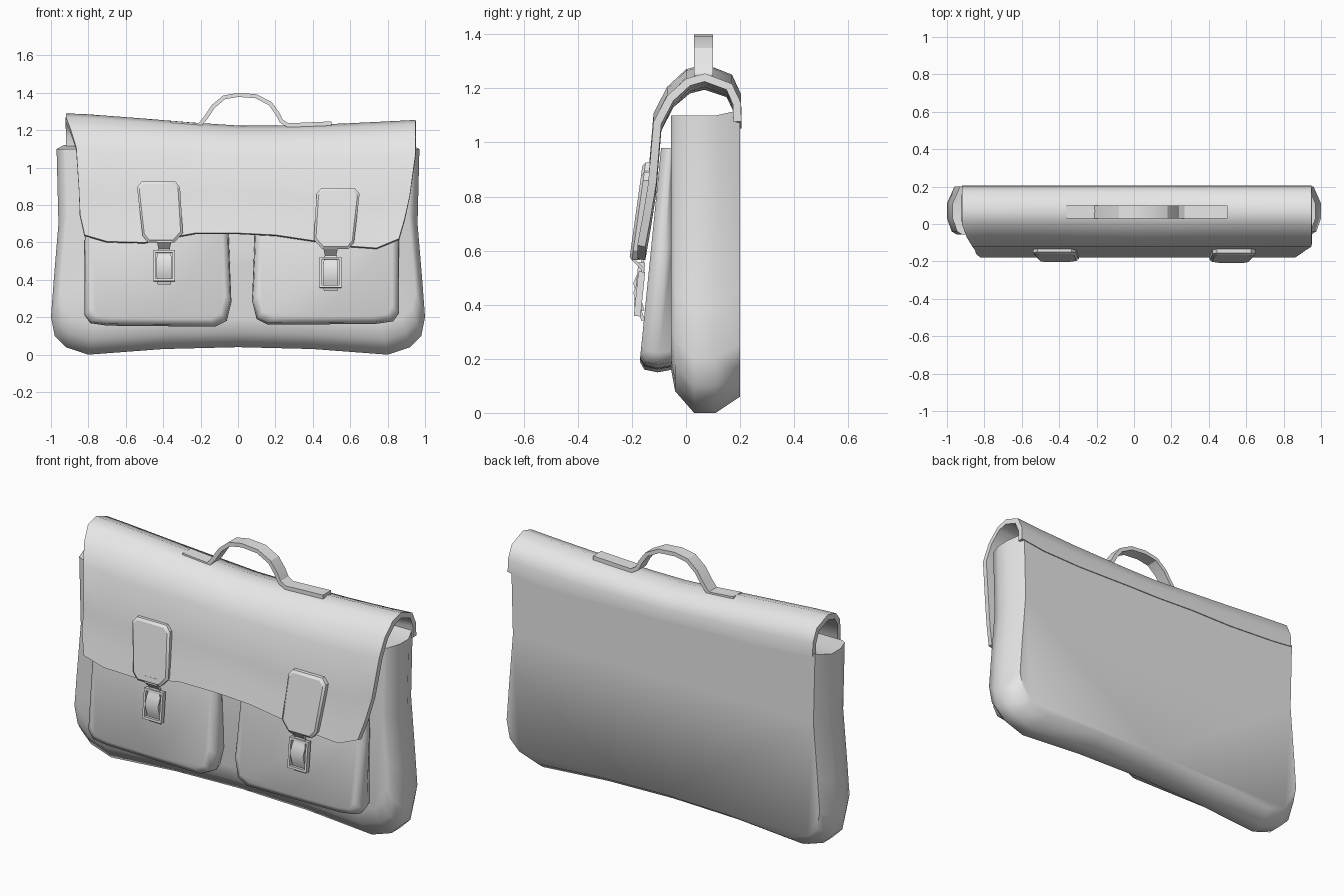
import bpy
import bmesh
from math import radians
from mathutils import Matrix, Vector

old = bpy.data.objects.get("Cube")
if old:
    bpy.data.objects.remove(old, do_unlink=True)

# Single flat colour
grey = bpy.data.materials.new("plain_grey")
grey.use_nodes = True
tone = (0.8, 0.8, 0.8, 1)
grey.diffuse_color = tone
grey.node_tree.nodes["Principled BSDF"].inputs["Base Color"].default_value = tone


def finish(name, bm, angle=45, thickness=0):
    mesh = bpy.data.meshes.new(name)
    bm.to_mesh(mesh)
    bm.free()
    obj = bpy.data.objects.new(name, mesh)
    bpy.context.collection.objects.link(obj)
    mesh.materials.append(grey)
    bpy.ops.object.select_all(action='DESELECT')
    obj.select_set(True)
    bpy.context.view_layer.objects.active = obj
    if thickness:
        mod = obj.modifiers.new("thickness", 'SOLIDIFY')
        mod.thickness = thickness
        mod.offset = -1
        bpy.ops.object.modifier_apply(modifier=mod.name)
    bpy.ops.object.shade_smooth_by_angle(angle=radians(angle))
    return obj


def loft(name, rings, angle=45):
    """Skin a series of closed rings and cap both ends."""
    bm = bmesh.new()
    loops = [[bm.verts.new(p) for p in ring] for ring in rings]
    n = len(loops[0])
    for a, b in zip(loops, loops[1:]):
        for i in range(n):
            j = (i + 1) % n
            bm.faces.new((a[i], a[j], b[j], b[i]))
    bm.faces.new(loops[0])
    bm.faces.new(loops[-1])
    bmesh.ops.recalc_face_normals(bm, faces=bm.faces)
    return finish(name, bm, angle)


def sheet(name, rows, thickness, angle=45):
    """Skin open rows into a sheet and give it thickness."""
    bm = bmesh.new()
    grid = [[bm.verts.new(p) for p in row] for row in rows]
    for a, b in zip(grid, grid[1:]):
        for i in range(len(a) - 1):
            bm.faces.new((a[i], b[i], b[i + 1], a[i + 1]))
    return finish(name, bm, angle, thickness)


def ring(outline, depth, dx=0, dz=0, lift=0, keep_top=True):
    """Outline in x and z, shrunk by dx and dz, placed at depth(z)."""
    xs, zs = [p[0] for p in outline], [p[1] for p in outline]
    cx, hx = (max(xs) + min(xs)) / 2, (max(xs) - min(xs)) / 2
    high, tall = max(zs), max(zs) - min(zs)
    anchor = high if keep_top else high - tall / 2
    reach = tall if keep_top else tall / 2
    pts = []
    for x, z in outline:
        nx = cx + (x - cx) * (1 - dx / hx)
        nz = anchor + (z - anchor) * (1 - dz / reach)
        nz += lift * (z - min(zs)) / tall
        pts.append(Vector((nx, depth(nz), nz)))
    return pts


# Main body
half = [(0.97, 1.1), (0.96, 0.7), (0.985, 0.4), (1, 0.2), (0.98, 0.1),
        (0.92, 0.04), (0.8, 0), (0.4, 0.03)]
outline = half + [(0, 0.04)] + [(-x, z) for x, z in reversed(half)]
body_steps = [(-0.055, 0.05, 0.16, 0), (-0.04, 0.025, 0.08, 0), (0.03, 0, 0, 0),
              (0.11, 0, 0, 0), (0.2, 0.04, 0.06, 0.02)]
loft("bag_body", [ring(outline, lambda z, y=y: y, dx, dz, lift)
                  for y, dx, dz, lift in body_steps], 60)

# Flap: columns give top x, bottom x, top z, bottom z
columns = [(-0.92, -0.82, 1.29, 0.64), (-0.8, -0.7, 1.285, 0.605),
           (-0.5, -0.5, 1.262, 0.6), (-0.23, -0.23, 1.24, 0.65),
           (0, 0, 1.225, 0.65), (0.2, 0.2, 1.225, 0.64),
           (0.55, 0.6, 1.235, 0.58), (0.8, 0.74, 1.247, 0.57),
           (0.95, 0.86, 1.255, 0.62)]
# Rows give depth, height fraction, left and right edge blend
profile = [(0.205, 0.72, 0, 0), (0.203, 0.83, 0, 0), (0.17, 0.94, 0, 0),
           (0.07, 1, 0, 0), (0, 0.97, 0, 0), (-0.07, 0.87, 0.25, 0),
           (-0.12, 0.72, 0.55, 0), (-0.14, 0.36, 0.7, 0.35),
           (-0.16, 0.17, 0.75, 0.65), (-0.18, 0, 1, 1)]
sheet("flap", [[(xt + (xb - xt) * (a if xt < 0 else b), y, zb + t * (zt - zb))
                for xt, xb, zt, zb in columns] for y, t, a, b in profile], 0.03, 50)

# Carrying handle
arch = [(-0.36, 1.25), (-0.21, 1.237), (-0.18, 1.275), (-0.14, 1.335), (-0.08, 1.385),
        (0, 1.4), (0.1, 1.392), (0.18, 1.35), (0.22, 1.295), (0.24, 1.255),
        (0.27, 1.237), (0.5, 1.247)]
sheet("handle", [[(x, 0.03, z), (x, 0.1, z)] for x, z in arch], 0.022, 25)

# Parts that come in pairs, drawn for one side and mirrored to the other
pocket = [(-0.8, 0.97), (-0.82, 0.6), (-0.82, 0.21), (-0.79, 0.168), (-0.7, 0.155),
          (-0.4, 0.152), (-0.12, 0.15), (-0.06, 0.18), (-0.035, 0.28), (-0.05, 0.64),
          (-0.06, 0.97)]
pad = [(-0.54, 0.895), (-0.515, 0.925), (-0.335, 0.925), (-0.31, 0.895),
       (-0.295, 0.65), (-0.34, 0.6), (-0.48, 0.6), (-0.51, 0.635)]
strap = [(0.64, 0.042, -0.2), (0.6, 0.038, -0.2), (0.565, 0.03, -0.165),
         (0.52, 0.04, -0.178), (0.48, 0.04, -0.195), (0.42, 0.04, -0.178),
         (0.375, 0.036, -0.165)]


def pocket_front(z):
    return -0.165 + 0.1 * (z - 0.25)


def flap_front(z):
    return -0.175 + 0.14 * (z - 0.6)


for side, flip in (("right", False), ("left", True)):
    # Pocket
    shape = [(0.04 - x, z + 0.01) for x, z in pocket] if flip else pocket
    loft(side + "_pocket", [ring(shape, lambda z: -0.05, 0.015, 0.01),
                            ring(shape, lambda z: pocket_front(z) * 0.6),
                            ring(shape, lambda z: pocket_front(z) + 0.02, 0.006, 0.01),
                            ring(shape, pocket_front, 0.035, 0.04)], 60)
    # Closure pad on the flap
    drop = -0.035 if flip else 0
    shape = [(0.11 - x, z + drop) for x, z in pad] if flip else pad
    loft(side + "_closure_pad",
         [ring(shape, lambda z: flap_front(z) + 0.01),
          ring(shape, lambda z: flap_front(z) - 0.02, keep_top=False),
          ring(shape, lambda z: flap_front(z) - 0.03, 0.012, 0.012, keep_top=False)], 30)
    # Strap
    cx = 0.495 if flip else -0.395
    sheet(side + "_strap", [[(cx - w, y, z + drop), (cx + w, y, z + drop)]
                            for z, w, y in strap], 0.012, 40)
    # Buckle frame
    bm = bmesh.new()
    place = Matrix.Translation((cx, -0.172, 0.475 + drop)) @ Matrix.Rotation(radians(-6), 4, 'X')
    for s in (-1, 1):
        for spot, size in (((s * 0.052, 0, 0), (0.012, 0.025, 0.165)),
                           ((0, 0, s * 0.076), (0.092, 0.025, 0.013))):
            bmesh.ops.create_cube(bm, size=1, matrix=place @ Matrix.Translation(spot)
                                  @ Matrix.Diagonal((*size, 1)))
    finish(side + "_buckle", bm, 30)
